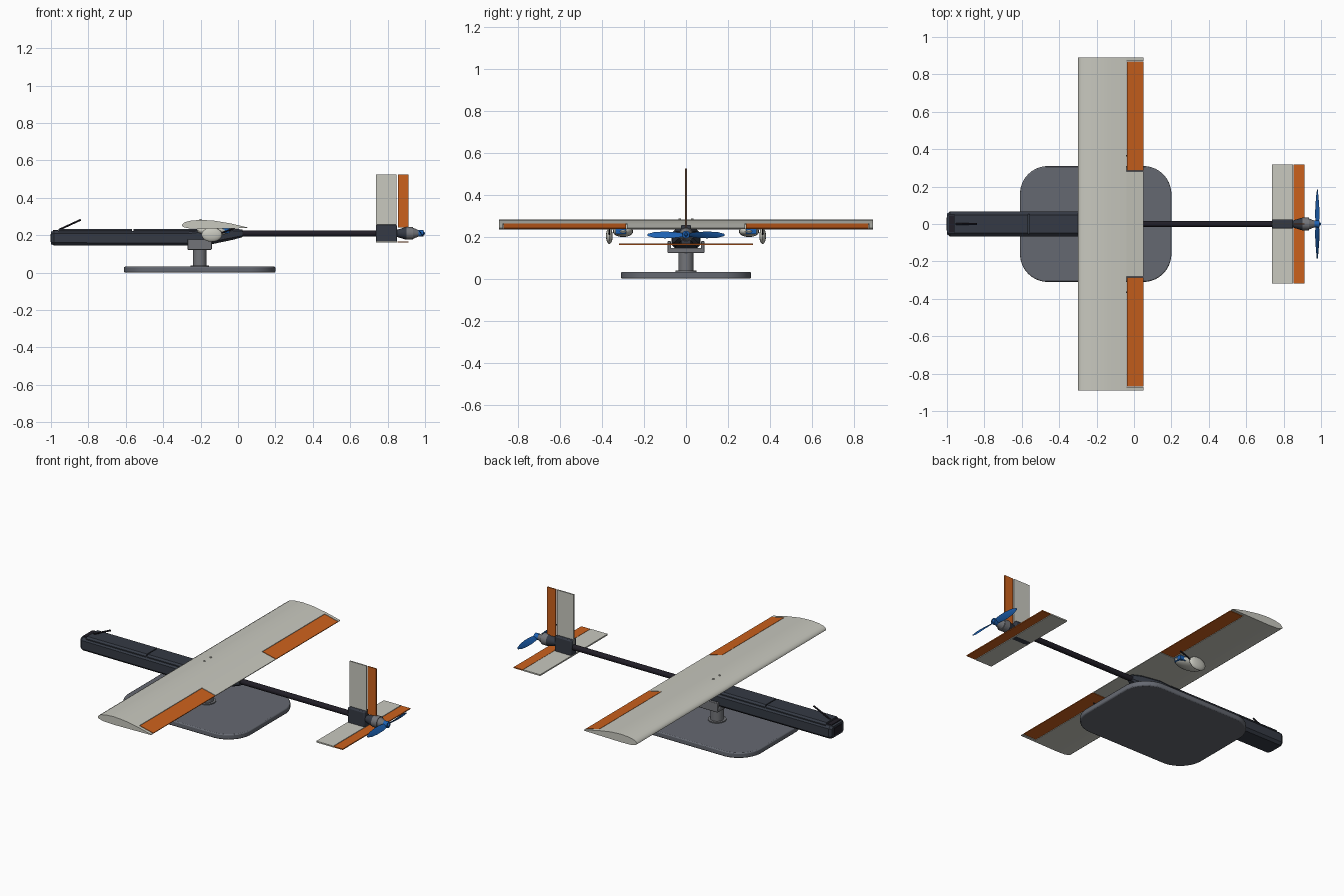
import bpy, bmesh, math
from mathutils import Vector, Matrix

if "Cube" in bpy.data.objects:
    bpy.data.objects.remove(bpy.data.objects["Cube"])


def material(name, rgb):
    m = bpy.data.materials.new(name)
    m.use_nodes = True
    m.diffuse_color = (*rgb, 1)
    m.node_tree.nodes["Principled BSDF"].inputs["Base Color"].default_value = (*rgb, 1)
    return m


SLATE = material("dark slate", (0.035, 0.042, 0.058))
BLACK = material("carbon black", (0.015, 0.013, 0.02))
WHITE = material("warm white", (0.58, 0.58, 0.52))
ORANGE = material("orange", (0.6, 0.12, 0.012))
BLUE = material("blue", (0.012, 0.12, 0.45))
GREY = material("stand grey", (0.13, 0.14, 0.165))
PALE = material("post grey", (0.17, 0.175, 0.19))


def finish(name, bm, mat, bevel=0, smooth=True):
    bmesh.ops.recalc_face_normals(bm, faces=bm.faces)
    me = bpy.data.meshes.new(name)
    bm.to_mesh(me)
    bm.free()
    me.materials.append(mat)
    ob = bpy.data.objects.new(name, me)
    bpy.context.collection.objects.link(ob)
    bpy.ops.object.select_all(action='DESELECT')
    ob.select_set(True)
    bpy.context.view_layer.objects.active = ob
    if bevel:
        mod = ob.modifiers.new("Bevel", 'BEVEL')
        mod.width, mod.segments = bevel, 2
    if smooth:
        bpy.ops.object.shade_smooth_by_angle(angle=math.radians(35))
    return ob


def loft(name, rings, mat, bevel=0):
    """Skin matching rings of points and cap both ends."""
    bm = bmesh.new()
    rows = [[bm.verts.new(p) for p in r] for r in rings]
    n = len(rows[0])
    for a, b in zip(rows, rows[1:]):
        for i in range(n):
            bm.faces.new((a[i], a[(i + 1) % n], b[(i + 1) % n], b[i]))
    bm.faces.new(rows[0])
    bm.faces.new(rows[-1])
    return finish(name, bm, mat, bevel)


def box(name, x, y, z, mat, bevel=0):
    bm = bmesh.new()
    bmesh.ops.create_cube(bm, size=1)
    lo, hi = Vector((x[0], y[0], z[0])), Vector((x[1], y[1], z[1]))
    for v in bm.verts:
        v.co = (lo + hi) / 2 + v.co * (hi - lo)
    return finish(name, bm, mat, bevel)


def rod(name, a, b, r, mat, r2=None, sides=24):
    a, b = Vector(a), Vector(b)
    d = b - a
    bm = bmesh.new()
    bmesh.ops.create_cone(bm, cap_ends=True, segments=sides, radius1=r,
                          radius2=r if r2 is None else r2, depth=d.length)
    turn = d.to_track_quat('Z', 'Y').to_matrix().to_4x4()
    bmesh.ops.transform(bm, matrix=Matrix.Translation((a + b) / 2) @ turn, verts=bm.verts)
    return finish(name, bm, mat)


def blob(name, centre, size, mat):
    bm = bmesh.new()
    bmesh.ops.create_uvsphere(bm, u_segments=20, v_segments=12, radius=1)
    for v in bm.verts:
        v.co = Vector(centre) + v.co * Vector(size)
    return finish(name, bm, mat)


def hull_ring(x, w, z0, z1, c):
    """Chamfered rectangular section of the body."""
    return [(x, y, z) for y, z in (
        (-w + c, z0), (w - c, z0), (w, z0 + c), (w, z1 - c),
        (w - c, z1), (-w + c, z1), (-w, z1 - c), (-w, z0 + c))]


# Stand: rounded plate, post and cradle
plate = []
for i in range(36):
    a = math.tau * (i + 0.5) / 36
    c, s = math.cos(a), math.sin(a)
    plate.append((-0.205 + math.copysign(0.255, c) + 0.15 * c,
                  math.copysign(0.16, s) + 0.15 * s))
loft("base_plate", [[(x, y, z) for x, y in plate] for z in (0, 0.032)], GREY, 0.006)
rod("post_foot", (-0.205, 0, 0.03), (-0.205, 0, 0.038), 0.05, PALE)
rod("post", (-0.205, 0, 0.03), (-0.205, 0, 0.14), 0.036, PALE, sides=32)
box("cradle_floor", (-0.27, -0.14), (-0.088, 0.088), (0.122, 0.146), PALE, 0.004)
for s, side in ((-1, "right"), (1, "left")):
    box("cradle_wall_" + side, (-0.27, -0.14), sorted((s * 0.071, s * 0.088)),
        (0.13, 0.178), PALE, 0.003)

# Body with a two-part lid
loft("fuselage", [hull_ring(*r) for r in (
    (-1, 0.055, 0.152, 0.218, 0.012), (-0.985, 0.066, 0.146, 0.224, 0.014),
    (-0.27, 0.068, 0.145, 0.222, 0.014), (-0.14, 0.064, 0.152, 0.236, 0.014),
    (-0.03, 0.04, 0.175, 0.236, 0.012), (0.025, 0.02, 0.19, 0.23, 0.008))], SLATE)
for name, x0, x1 in (("front_lid", -0.96, -0.566), ("rear_lid", -0.56, -0.22)):
    loft(name, [hull_ring(x, 0.058, 0.205, 0.234, 0.01) for x in (x0, x1)], SLATE)
box("nose_window", (-1.003, -0.99), (-0.035, 0.035), (0.163, 0.207), BLACK)
box("nose_top_plate", (-0.99, -0.962), (-0.045, 0.045), (0.215, 0.227), BLACK)
rod("probe", (-0.955, 0, 0.23), (-0.84, 0, 0.283), 0.005, BLACK, sides=8)
rod("tail_boom", (0, 0, 0.21), (0.87, 0, 0.21), 0.016, BLACK)

# Wing, cut into panels along the flap hinge line
TOP = ((-0.3, 0.253), (-0.294, 0.263), (-0.28, 0.271), (-0.25, 0.278), (-0.2, 0.282),
       (-0.13, 0.278), (-0.04, 0.263), (0.05, 0.242))
BOTTOM = ((-0.3, 0.25), (-0.29, 0.243), (-0.26, 0.236), (-0.2, 0.234), (0.05, 0.238))


def height(curve, x):
    for (xa, za), (xb, zb) in zip(curve, curve[1:]):
        if x <= xb:
            return za + (zb - za) * (x - xa) / (xb - xa)
    return curve[-1][1]


def panel(name, x0, x1, y0, y1, mat):
    def clip(curve):
        inner = [p for p in curve if x0 < p[0] < x1]
        return [(x0, height(curve, x0)), *inner, (x1, height(curve, x1))]
    outline = clip(TOP) + clip(BOTTOM)[::-1]
    return loft(name, [[(x, y, z) for x, z in outline] for y in (y0, y1)], mat)


panel("wing", -0.3, -0.04, -0.89, 0.89, WHITE)
panel("wing_centre_trailing_edge", -0.04, 0.05, -0.282, 0.282, WHITE)
for s, side in ((-1, "front"), (1, "back")):
    panel("wing_tip_" + side, -0.04, 0.05, *sorted((s * 0.872, s * 0.89)), WHITE)
    panel("aileron_" + side, -0.037, 0.05, *sorted((s * 0.286, s * 0.868)), ORANGE)
    # Actuator fairing, arm and linkage below each half wing
    blob("servo_fairing_" + side, (-0.13, s * 0.3, 0.224), (0.09, 0.048, 0.026), WHITE)
    box("servo_" + side, (-0.09, -0.045), sorted((s * 0.285, s * 0.335)), (0.212, 0.236), BLUE)
    blob("arm_fairing_" + side, (-0.14, s * 0.365, 0.203), (0.055, 0.016, 0.038), WHITE)
    rod("linkage_" + side, (-0.12, s * 0.365, 0.2), (-0.02, s * 0.365, 0.237), 0.004, BLACK, sides=8)
    rod("wing_screw_" + side, (-0.2, s * 0.03, 0.275), (-0.2, s * 0.03, 0.286), 0.006, WHITE, sides=12)

# Tail
box("tail_mount", (0.738, 0.85), (-0.024, 0.024), (0.16, 0.256), SLATE, 0.006)
box("stabiliser", (0.738, 0.85), (-0.318, 0.318), (0.16, 0.168), WHITE)
box("elevator", (0.853, 0.912), (-0.318, 0.318), (0.161, 0.167), ORANGE)
box("fin", (0.738, 0.848), (-0.004, 0.004), (0.22, 0.524), WHITE)
box("rudder", (0.856, 0.912), (-0.003, 0.003), (0.24, 0.524), ORANGE)

# Motor and propeller
rod("motor_cone", (0.845, 0, 0.21), (0.9, 0, 0.21), 0.018, SLATE, 0.034)
rod("motor", (0.9, 0, 0.21), (0.935, 0, 0.21), 0.034, PALE)
rod("motor_cap", (0.935, 0, 0.21), (0.968, 0, 0.21), 0.03, PALE, 0.016)
rod("propeller_hub", (0.965, 0, 0.21), (0.992, 0, 0.21), 0.018, BLUE)
rod("propeller_nut", (0.992, 0, 0.21), (1.0, 0, 0.21), 0.01, BLUE, 0.004)
for s, side in ((-1, "front"), (1, "back")):
    rings = []
    for y, half, deg in ((0.005, 0.012, 50), (0.05, 0.018, 42), (0.1, 0.019, 32),
                         (0.15, 0.015, 24), (0.184, 0.005, 18)):
        t = s * math.radians(deg)
        ring = []
        for u, v in ((-half, 0), (0, 0.003), (half, 0), (0, -0.003)):
            ring.append((0.98 + u * math.sin(t) + v * math.cos(t), s * y,
                         0.208 + u * math.cos(t) - v * math.sin(t)))
        rings.append(ring)
    loft("propeller_blade_" + side, rings, BLUE)
